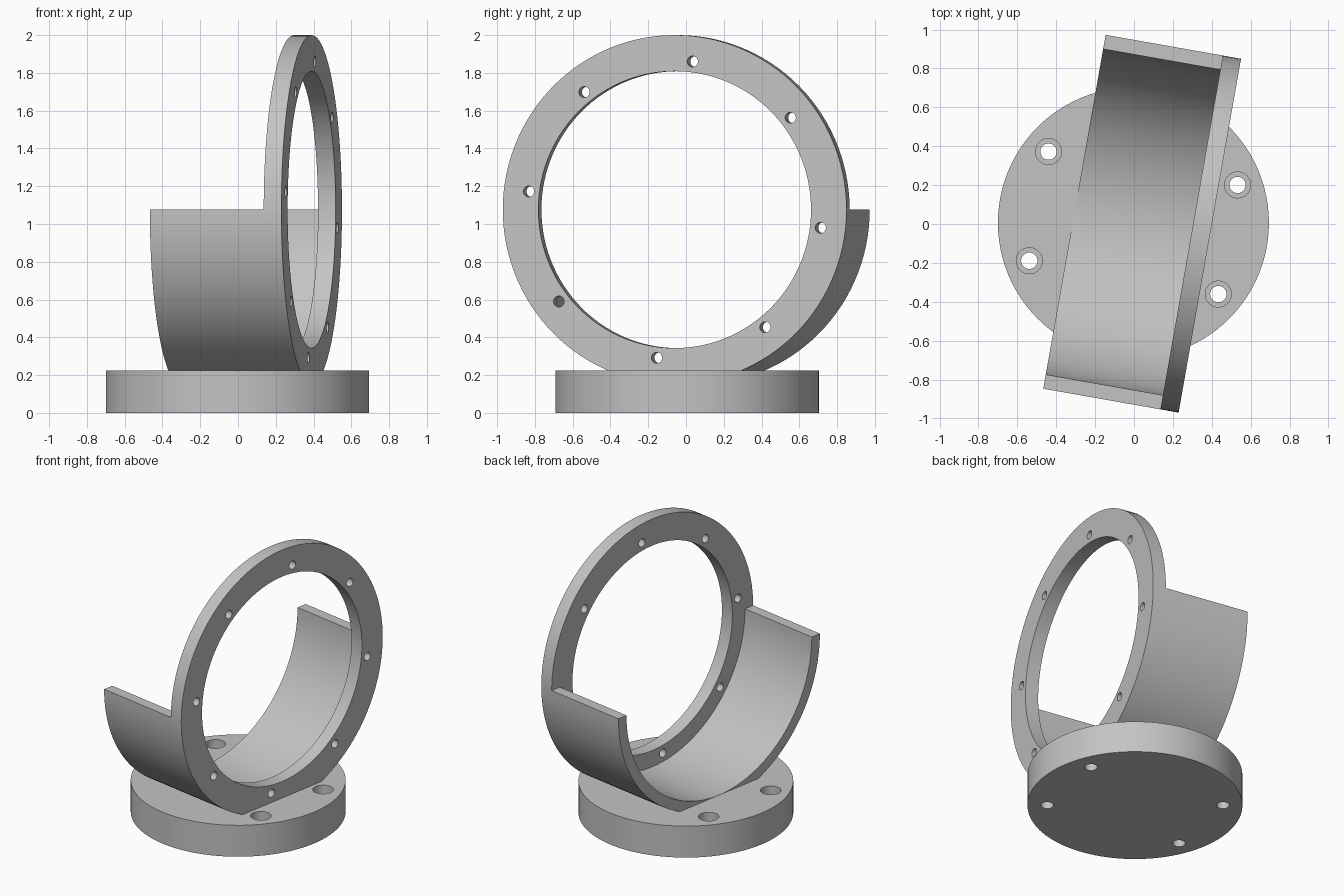
import bpy, bmesh
from math import sin, cos, pi, radians
from mathutils import Matrix

cube = bpy.data.objects.get("Cube")
if cube:
    bpy.data.objects.remove(cube)

grey = bpy.data.materials.new("plain grey")
grey.use_nodes = True
grey.diffuse_color = (0.55, 0.55, 0.55, 1)
grey.node_tree.nodes["Principled BSDF"].inputs["Base Color"].default_value = (0.55, 0.55, 0.55, 1)

# Frame of the tilted ring: local x is its axis, origin on the outer face
RING = Matrix.Translation((0.39, -0.06, 1.076)) @ Matrix.Rotation(radians(-10), 4, 'Z')
R_OUT, R_TUBE, R_HOLE = 0.924, 0.85, 0.733
THICK, LENGTH = 0.095, 0.707
BASE_H = 0.225
BASE = Matrix.Translation((-0.003, 0.006, 0))


def make_object(name, bm, matrix):
    bmesh.ops.recalc_face_normals(bm, faces=bm.faces)
    mesh = bpy.data.meshes.new(name)
    bm.to_mesh(mesh)
    bm.free()
    mesh.transform(matrix)
    mesh.materials.append(grey)
    obj = bpy.data.objects.new(name, mesh)
    bpy.context.collection.objects.link(obj)
    return obj


def arc_band(name, r_in, r_out, x0, x1, start, sweep, steps):
    """Sweep a rectangular section around the local x axis."""
    bm = bmesh.new()
    full = abs(sweep - 2 * pi) < 1e-6
    rings = []
    for i in range(steps if full else steps + 1):
        a = start + sweep * i / steps
        rings.append([bm.verts.new((x, r * sin(a), r * cos(a)))
                      for x, r in ((x0, r_in), (x1, r_in), (x1, r_out), (x0, r_out))])
    for i in range(steps):
        a, b = rings[i], rings[(i + 1) % len(rings)]
        for k in range(4):
            j = (k + 1) % 4
            bm.faces.new((a[k], a[j], b[j], b[k]))
    if not full:
        bm.faces.new(rings[0])
        bm.faces.new(rings[-1])
    return make_object(name, bm, RING)


def add_cylinder(bm, radius, depth, matrix, sides=32):
    bmesh.ops.create_cone(bm, cap_ends=True, segments=sides, radius1=radius,
                          radius2=radius, depth=depth, matrix=matrix)


def cut(obj, cutter):
    cutter.hide_render = True
    cutter.hide_set(True)
    mod = obj.modifiers.new("holes", 'BOOLEAN')
    mod.operation = 'DIFFERENCE'
    mod.solver = 'EXACT'
    mod.object = cutter
    bpy.context.view_layer.objects.active = obj
    bpy.ops.object.modifier_apply(modifier=mod.name)
    bpy.data.objects.remove(cutter)


# Upright flange and the half-round cradle behind it
flange = arc_band("ring_flange", R_HOLE, R_OUT, -THICK, 0, 0, 2 * pi, 120)
cradle = arc_band("half_round_cradle", R_TUBE, R_OUT, -LENGTH, -THICK, pi / 2, pi, 60)

# Eight screw holes through the flange
bm = bmesh.new()
for k in range(8):
    a = radians(7 + 45 * k)
    place = Matrix.Translation((-THICK / 2, 0.79 * sin(a), 0.79 * cos(a)))
    add_cylinder(bm, 0.029, 0.3, place @ Matrix.Rotation(pi / 2, 4, 'Y'), 24)
cut(flange, make_object("flange_hole_cutter", bm, RING))

# Round base plate
bm = bmesh.new()
add_cylinder(bm, 0.697, BASE_H, Matrix.Translation((0, 0, BASE_H / 2)), 96)
base = make_object("base_plate", bm, BASE)

# Four counterbored bolt holes: wide pockets first, then through holes
for radius, low in ((0.067, 0.11), (0.042, -0.1)):
    bm = bmesh.new()
    for angle in (20, 140, 200, 320):
        a = radians(angle)
        top = BASE_H + 0.1
        place = Matrix.Translation((0.57 * cos(a), 0.57 * sin(a), (top + low) / 2))
        add_cylinder(bm, radius, top - low, place)
    cut(base, make_object("bolt_hole_cutter", bm, BASE))

# Smooth round walls with crisp rims
bpy.ops.object.select_all(action='DESELECT')
for obj in (flange, cradle, base):
    obj.select_set(True)
bpy.context.view_layer.objects.active = base
bpy.ops.object.shade_smooth_by_angle(angle=radians(30))
